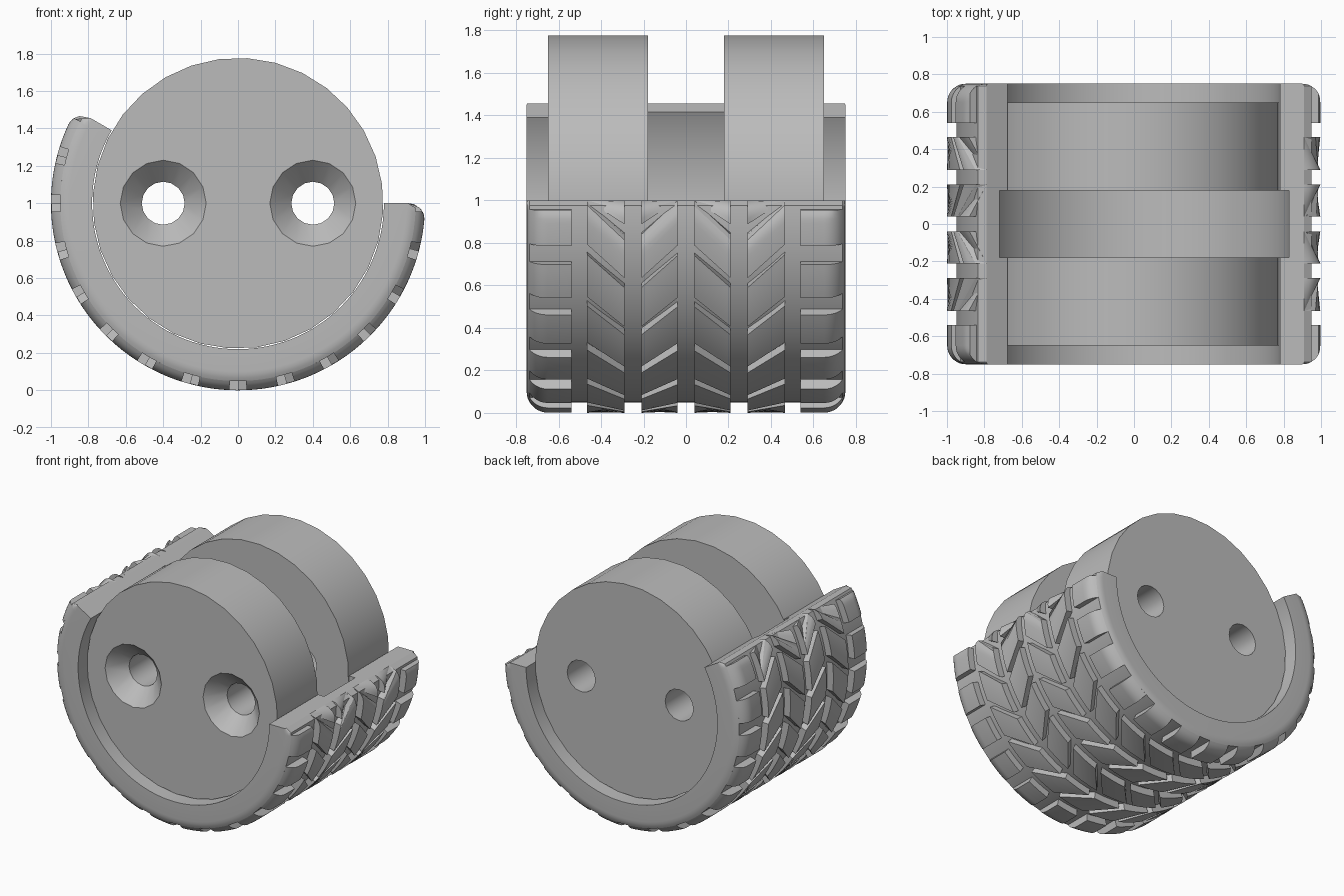
import bpy, bmesh
from math import sin, cos, radians, sqrt, pi

cube = bpy.data.objects.get("Cube")
if cube:
    bpy.data.objects.remove(cube, do_unlink=True)

START, END = 150, 360      # angular extent of the tyre segment, in degrees
FLOOR, OUTER = 0.95, 1.0   # groove floor and tread radius
PITCH = 15                 # angle between neighbouring blocks
ROUND = 0.09               # rounding of the two cut ends

grey = bpy.data.materials.new("plain grey")
grey.use_nodes = True
COLOUR = (0.5, 0.5, 0.5, 1)
grey.diffuse_color = COLOUR
grey.node_tree.nodes["Principled BSDF"].inputs["Base Color"].default_value = COLOUR


def make_object(name, bm):
    bmesh.ops.remove_doubles(bm, verts=bm.verts, dist=1e-5)
    bmesh.ops.dissolve_degenerate(bm, edges=bm.edges, dist=1e-5)
    bmesh.ops.recalc_face_normals(bm, faces=bm.faces)
    mesh = bpy.data.meshes.new(name)
    bm.to_mesh(mesh)
    bm.free()
    mesh.materials.append(grey)
    obj = bpy.data.objects.new(name, mesh)
    bpy.context.collection.objects.link(obj)
    return obj


def smooth(obj):
    bpy.ops.object.select_all(action='DESELECT')
    obj.select_set(True)
    bpy.context.view_layer.objects.active = obj
    bpy.ops.object.shade_smooth_by_angle(angle=radians(30))


def tyre_point(y, r, angle):
    """Point on the wheel, kept inside the segment and its rounded ends."""
    angle = min(max(angle, START), END)
    s = radians(min(angle - START, END - angle))
    if s < ROUND:
        r = min(r, OUTER - ROUND + sqrt(ROUND ** 2 - (ROUND - s) ** 2))
    return (r * cos(radians(angle)), y, 1 + r * sin(radians(angle)))


def sweep(bm, section, low, high, steps):
    """Sweep a closed (y, r) section between two angles that may depend on y."""
    rings = []
    for i in range(steps + 1):
        t = i / steps
        rings.append([bm.verts.new(tyre_point(y, r, low(y) * (1 - t) + high(y) * t))
                      for y, r in section])
    n = len(section)
    for a, b in zip(rings, rings[1:]):
        for j in range(n):
            k = (j + 1) % n
            bm.faces.new((a[j], a[k], b[k], b[j]))
    bm.faces.new(rings[0])
    bm.faces.new(rings[-1][::-1])


def shoulder_arc(top):
    """Rounded shoulder of radius 0.1, from the sidewall up to a height."""
    return [(0.65 + 0.1 * cos(radians(a)), 0.9 + 0.1 * sin(radians(a)))
            for a in range(0, top + 1, 10)]


# Tyre body with an inner channel
half = shoulder_arc(30)
section = [(-0.75, 0.78), (-0.18, 0.78), (-0.18, 0.83),
           (0.18, 0.83), (0.18, 0.78), (0.75, 0.78)]
section += half + [(-y, r) for y, r in reversed(half)]
bm = bmesh.new()
sweep(bm, section, lambda y: START, lambda y: END, 140)
smooth(make_object("tyre_body", bm))


def add_row(bm, section, centre, half_width):
    """Repeat one block around the segment."""
    for k in range(-1, 360 // PITCH + 2):
        lows = [centre(y) + k * PITCH - half_width for y, r in section]
        if max(lows) + 2 * half_width <= START + 1 or min(lows) >= END - 1:
            continue
        sweep(bm, section, lambda y: centre(y) + k * PITCH - half_width,
              lambda y: centre(y) + k * PITCH + half_width, 8)


# Shoulder blocks
bm = bmesh.new()
edge = [(0.54, 0.93), (0.72, 0.93)] + shoulder_arc(90)[3:] + [(0.54, OUTER)]
for side in (-1, 1):
    add_row(bm, [(side * y, r) for y, r in edge], lambda y: 7.5, 4.9)
smooth(make_object("shoulder_blocks", bm))

# Slanted centre blocks in four columns, forming two chevron bands
bm = bmesh.new()
for y0, y1 in ((0.04, 0.21), (0.29, 0.465)):
    for side in (-1, 1):
        block = [(side * y0, 0.93), (side * y1, 0.93),
                 (side * y1, OUTER), (side * y0, OUTER)]
        add_row(bm, block, lambda y: -17.5 + 54 * abs(abs(y) - 0.25), 6.1)
smooth(make_object("chevron_blocks", bm))


# Lathe around a line parallel to y
def lathe(name, profile, sides, x=0, turn=0):
    bm = bmesh.new()
    rings = [[bm.verts.new((x + r * cos(turn + 2 * pi * i / sides), y,
                            1 + r * sin(turn + 2 * pi * i / sides)))
              for i in range(sides)] for y, r in profile]
    for a, b in zip(rings, rings[1:]):
        for i in range(sides):
            k = (i + 1) % sides
            bm.faces.new((a[i], a[k], b[k], b[i]))
    bm.faces.new(rings[0])
    bm.faces.new(rings[-1])
    return make_object(name, bm)


# Two hub discs with through holes, countersunk at the front
discs = [lathe("front_disc", [(-0.65, 0.777), (-0.18, 0.777)], 32, turn=radians(30)),
         lathe("back_disc", [(0.18, 0.777), (0.65, 0.777)], 32, turn=radians(30))]
for x in (-0.4, 0.4):
    cutter = lathe("hole_cutter", [(-0.67, 0.25), (-0.535, 0.115), (0.8, 0.115)], 16, x)
    cutter.hide_render = True
    for disc in discs:
        cut = disc.modifiers.new("hole", 'BOOLEAN')
        cut.operation = 'DIFFERENCE'
        cut.solver = 'EXACT'
        cut.object = cutter
        bpy.ops.object.select_all(action='DESELECT')
        disc.select_set(True)
        bpy.context.view_layer.objects.active = disc
        bpy.ops.object.modifier_apply(modifier=cut.name)
    bpy.data.objects.remove(cutter, do_unlink=True)
for disc in discs:
    smooth(disc)
